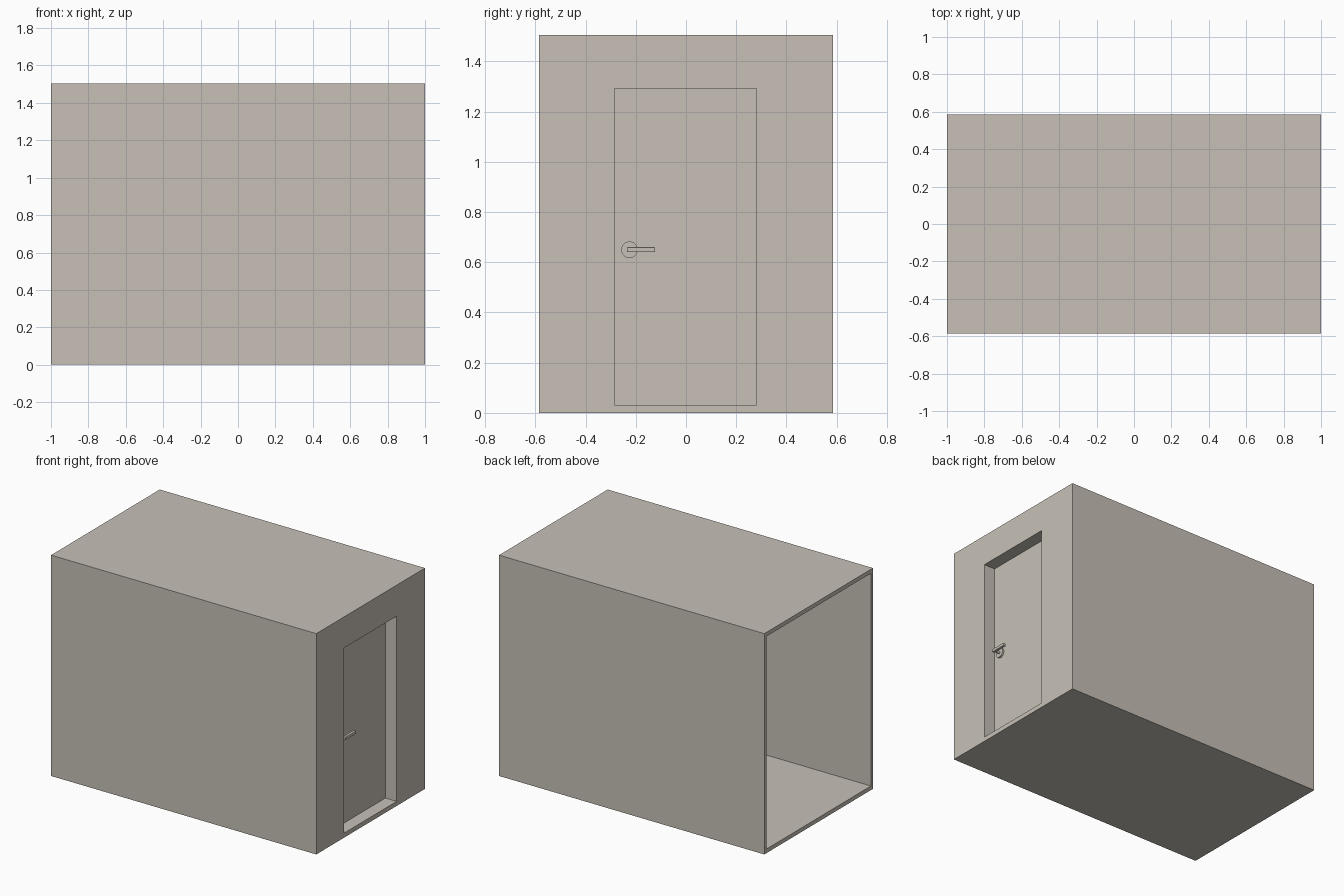
import bpy
import math

if "Cube" in bpy.data.objects:
    bpy.data.objects.remove(bpy.data.objects["Cube"], do_unlink=True)

# One flat warm grey for everything
beige = bpy.data.materials.new("warm_grey")
beige.use_nodes = True
color = (0.57, 0.53, 0.47, 1)
beige.diffuse_color = color
beige.node_tree.nodes["Principled BSDF"].inputs["Base Color"].default_value = color


def box(name, low, high, bevel=0):
    """Box between two opposite corners."""
    center = [(a + b) / 2 for a, b in zip(low, high)]
    bpy.ops.mesh.primitive_cube_add(size=1, location=center)
    ob = bpy.context.object
    ob.name = name
    ob.scale = [b - a for a, b in zip(low, high)]
    bpy.ops.object.transform_apply(location=False, rotation=False, scale=True)
    ob.data.materials.append(beige)
    if bevel:
        mod = ob.modifiers.new("bevel", "BEVEL")
        mod.width = bevel
        mod.segments = 2
    return ob


def disc(name, x0, x1, y, z, radius):
    """Cylinder along x."""
    bpy.ops.mesh.primitive_cylinder_add(
        vertices=32, radius=radius, depth=abs(x1 - x0),
        location=((x0 + x1) / 2, y, z), rotation=(0, math.pi / 2, 0))
    ob = bpy.context.object
    ob.name = name
    ob.data.materials.append(beige)
    bpy.ops.object.shade_smooth_by_angle()
    return ob


def cut(target, cutter):
    mod = target.modifiers.new("cut", "BOOLEAN")
    mod.operation = "DIFFERENCE"
    mod.solver = "EXACT"
    mod.object = cutter
    cutter.hide_render = True
    cutter.hide_set(True)


W, H = 0.585, 1.505          # half depth and height of the shell
WALL, SLAB = 0.022, 0.028    # side wall and floor/roof thickness
INNER, FACE = 0.88, 0.915    # inner and outer face of the door
D0, D1, S, T = -0.285, 0.28, 0.031, 1.293   # door opening

# Shell: open at one end, door opening in the other
shell = box("room_shell", (-1, -W, 0), (1, W, H))
room = box("room_cutter", (-1.2, -W + WALL, SLAB), (INNER, W - WALL, H - SLAB))
opening = box("doorway_cutter", (INNER - 0.1, D0, S), (1.2, D1, T))
cut(shell, room)
cut(shell, opening)

# Door set at the inner side of the wall
box("door", (INNER, D0, S), (FACE, D1, T))

# Lever handle on each side of the door
HY, HZ = -0.225, 0.65
for side, x, d in (("outer", FACE, 1), ("inner", INNER, -1)):
    disc(side + "_handle_rose", x, x + d * 0.012, HY, HZ, 0.033)
    disc(side + "_handle_neck", x, x + d * 0.05, HY, HZ, 0.009)
    ends = sorted((x + d * 0.043, x + d * 0.062))
    box(side + "_handle_lever", (ends[0], -0.236, HZ - 0.01),
        (ends[1], -0.123, HZ + 0.01), bevel=0.003)
